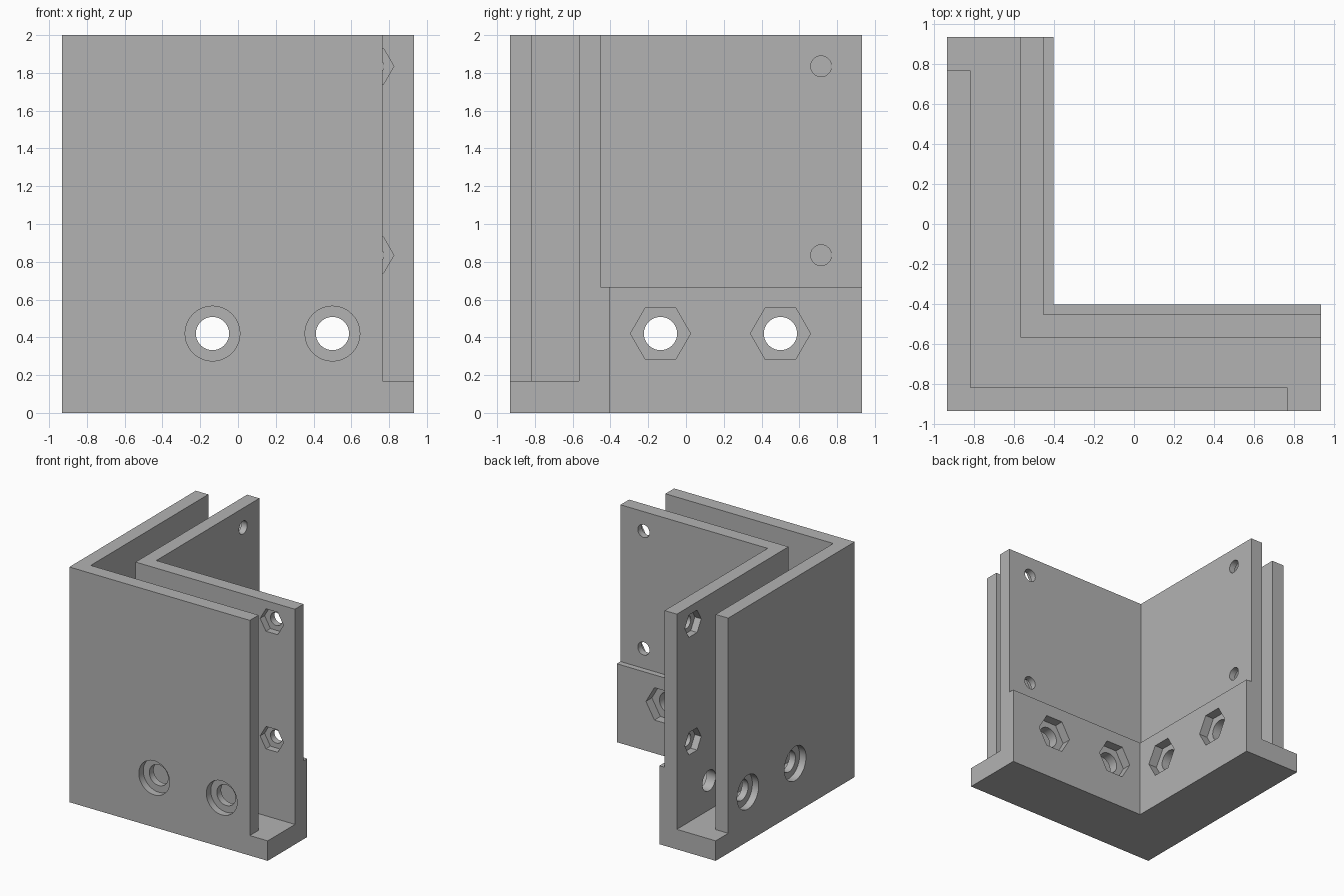
import bpy, bmesh
from math import cos, sin, tau
from mathutils import Vector

cube = bpy.data.objects.get("Cube")
if cube:
    bpy.data.objects.remove(cube)

grey = bpy.data.materials.new("plain grey")
grey.use_nodes = True
grey.diffuse_color = (0.45, 0.45, 0.45, 1)
grey.node_tree.nodes["Principled BSDF"].inputs["Base Color"].default_value = grey.diffuse_color


def prism(name, profile, low, high, place):
    """Extrude a closed 2D profile; place(u, v, w) maps it into the model."""
    bm = bmesh.new()
    ends = [[bm.verts.new(place(u, v, w)) for u, v in profile] for w in (low, high)]
    bm.faces.new(ends[0])
    bm.faces.new(ends[1])
    n = len(profile)
    for i in range(n):
        j = (i + 1) % n
        bm.faces.new((ends[0][i], ends[0][j], ends[1][j], ends[1][i]))
    bmesh.ops.recalc_face_normals(bm, faces=bm.faces)
    mesh = bpy.data.meshes.new(name)
    bm.to_mesh(mesh)
    bm.free()
    mesh.materials.append(grey)
    obj = bpy.data.objects.new(name, mesh)
    bpy.context.collection.objects.link(obj)
    return obj


def corner_prism(name, outer, leg, inner, low, high):
    """Upright prism whose two legs mirror each other across the diagonal."""
    mirrored = [(y, x) for x, y in reversed(leg)]
    profile = [(outer, outer)] + leg + [(inner, inner)] + mirrored
    return prism(name, profile, low, high, lambda u, v, w: Vector((u, v, w)))


def cut(body, cutter):
    mod = body.modifiers.new("cut", 'BOOLEAN')
    mod.operation = 'DIFFERENCE'
    mod.solver = 'EXACT'
    mod.object = cutter
    bpy.context.view_layer.objects.active = body
    bpy.ops.object.modifier_apply(modifier=mod.name)
    bpy.data.objects.remove(cutter)


END, FAR, TOP = 0.933, 1.1, 2.1
OUT, CH_OUT, CH_IN, THIN, BACK = -0.933, -0.815, -0.567, -0.452, -0.403

# Solid corner block
body = corner_prism("corner_bracket", OUT, [(END, OUT), (END, BACK)], BACK, 0, 2)

# Channel between the walls, opening out where the outer wall stops short
channel = [(0.765, CH_OUT), (0.765, -FAR), (FAR, -FAR), (FAR, CH_IN)]
cut(body, corner_prism("channel_cutter", CH_OUT, channel, CH_IN, 0.17, TOP))

# Thinner inner wall above the ledge
cut(body, corner_prism("ledge_cutter", THIN, [(FAR, THIN), (FAR, -0.2)], -0.2, 0.667, TOP))


def bore(swap, x, z, radius, sides, low, high):
    """Cut a round or hexagonal hole across one leg, from depth low to high."""
    ring = [(x + radius * cos(tau * i / sides), z + radius * sin(tau * i / sides))
            for i in range(sides)]
    place = (lambda u, v, w: Vector((w, u, v))) if swap else (lambda u, v, w: Vector((u, w, v)))
    cut(body, prism("bore_cutter", ring, low, high, place))


for swap in (False, True):
    # Clamp bolts: clearance hole, round head recess, nut pocket
    for x in (-0.135, 0.5):
        bore(swap, x, 0.42, 0.088, 48, -FAR, -0.3)
        bore(swap, x, 0.42, 0.145, 48, -FAR, OUT + 0.06)
        bore(swap, x, 0.42, 0.159, 6, BACK - 0.08, -0.3)
    # Panel screws in the inner wall, nut pockets facing the channel
    for z in (0.835, 1.835):
        bore(swap, 0.715, z, 0.055, 32, -0.7, -0.3)
        bore(swap, 0.715, z, 0.11, 6, -0.7, CH_IN + 0.06)

body.select_set(True)
bpy.context.view_layer.objects.active = body
bpy.ops.object.shade_smooth_by_angle()
